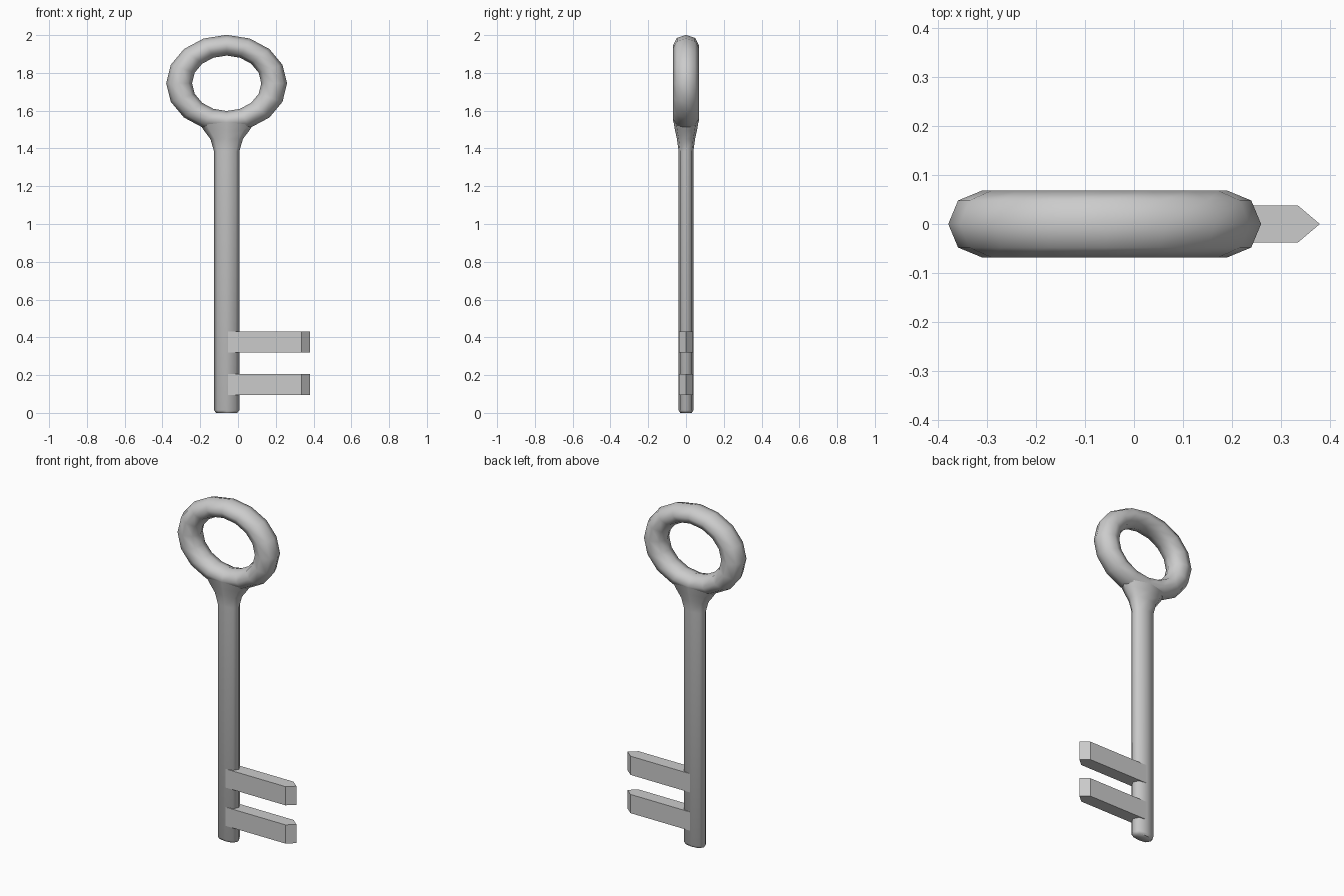
import bpy, bmesh
from math import pi

if "Cube" in bpy.data.objects:
    bpy.data.objects.remove(bpy.data.objects["Cube"])

CX = -0.06


def finish(name, bm, angle=50):
    bmesh.ops.recalc_face_normals(bm, faces=bm.faces[:])
    me = bpy.data.meshes.new(name)
    bm.to_mesh(me)
    bm.free()
    ob = bpy.data.objects.new(name, me)
    bpy.context.collection.objects.link(ob)
    smooth(ob, angle)
    return ob


def smooth(ob, angle):
    bpy.ops.object.select_all(action='DESELECT')
    ob.select_set(True)
    bpy.context.view_layer.objects.active = ob
    bpy.ops.object.shade_smooth_by_angle(angle=angle * pi / 180)


# Oval bow ring
bpy.ops.mesh.primitive_torus_add(major_segments=16, minor_segments=8,
                                 major_radius=0.25, minor_radius=0.068,
                                 location=(CX, 0, 1.745), rotation=(pi / 2, 0, 0))
bow = bpy.context.object
bow.name = "bow_ring"
bow.scale = (1.006, 0.806, 1)
smooth(bow, 60)

# Shaft with rounded tip and a flared neck: (z, half width, half depth)
section = [(1, 0), (0.74, 0.8), (0, 1), (-0.74, 0.8),
           (-1, 0), (-0.74, -0.8), (0, -1), (0.74, -0.8)]
levels = [(0, 0.056, 0.031), (0.014, 0.067, 0.039), (1.385, 0.067, 0.039),
          (1.45, 0.086, 0.048), (1.495, 0.12, 0.058), (1.54, 0.15, 0.066)]
bm = bmesh.new()
rings = [[bm.verts.new((CX + x * w, y * d, z)) for x, y in section]
         for z, w, d in levels]
for a, b in zip(rings, rings[1:]):
    for i in range(8):
        j = (i + 1) % 8
        bm.faces.new((a[i], a[j], b[j], b[i]))
bm.faces.new(rings[0])
bm.faces.new(rings[-1])
finish("shaft", bm, 60)

# Two bit teeth with wedge-shaped ends
outline = [(CX, -0.038), (0.335, -0.038), (0.38, 0), (0.335, 0.038), (CX, 0.038)]
for name, z in (("lower_tooth", 0.095), ("upper_tooth", 0.32)):
    bm = bmesh.new()
    face = bm.faces.new([bm.verts.new((x, y, z)) for x, y in outline])
    ext = bmesh.ops.extrude_face_region(bm, geom=[face])
    verts = [g for g in ext["geom"] if isinstance(g, bmesh.types.BMVert)]
    bmesh.ops.translate(bm, verts=verts, vec=(0, 0, 0.11))
    finish(name, bm, 30)
